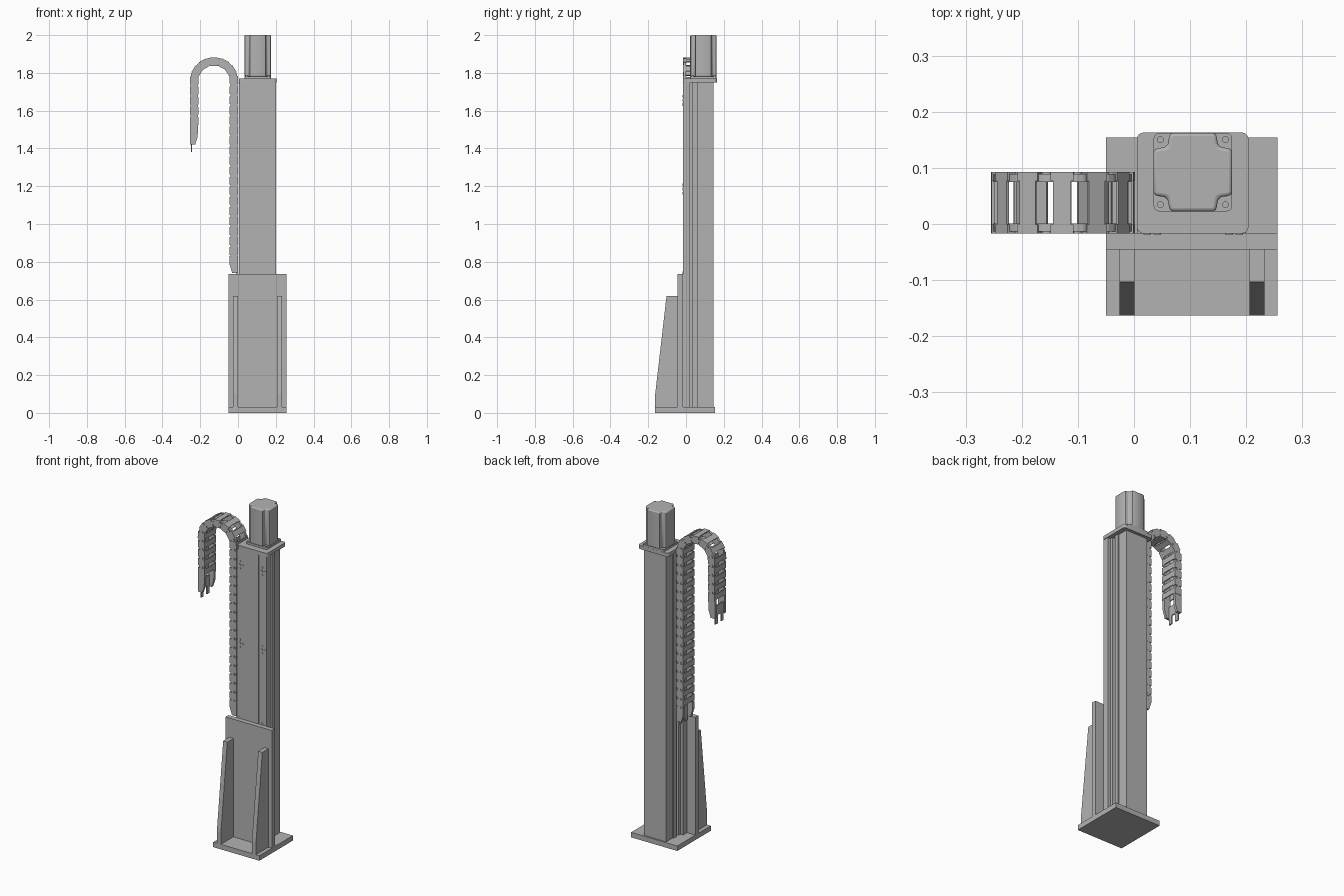
import bpy, bmesh, math
from mathutils import Matrix, Vector

cube = bpy.data.objects.get("Cube")
if cube:
    bpy.data.objects.remove(cube, do_unlink=True)

grey = bpy.data.materials.new("machine grey")
grey.use_nodes = True
grey.diffuse_color = (0.45, 0.45, 0.45, 1)
grey.node_tree.nodes["Principled BSDF"].inputs["Base Color"].default_value = (0.45, 0.45, 0.45, 1)


def add_prism(bm, pts, axis, lo, hi, matrix=Matrix()):
    """Extrude a 2D outline along an axis; the other two axes hold the outline."""
    def place(p, h):
        v = {"x": (h, p[0], p[1]), "y": (p[0], h, p[1]), "z": (p[0], p[1], h)}[axis]
        return matrix @ Vector(v)
    a = [bm.verts.new(place(p, lo)) for p in pts]
    b = [bm.verts.new(place(p, hi)) for p in pts]
    bm.faces.new(a[::-1])
    bm.faces.new(b)
    for i in range(len(pts)):
        j = (i + 1) % len(pts)
        bm.faces.new((a[i], a[j], b[j], b[i]))


def rect(x0, x1, y0, y1):
    return [(x0, y0), (x1, y0), (x1, y1), (x0, y1)]


def circle(cx, cy, r, n=12):
    return [(cx + r * math.cos(math.tau * i / n), cy + r * math.sin(math.tau * i / n)) for i in range(n)]


def rounded(x0, x1, y0, y1, r, n=5):
    pts = []
    for k, (x, y) in enumerate([(x1 - r, y1 - r), (x0 + r, y1 - r), (x0 + r, y0 + r), (x1 - r, y0 + r)]):
        for i in range(n):
            a = math.pi / 2 * (k + i / (n - 1))
            pts.append((x + r * math.cos(a), y + r * math.sin(a)))
    return pts


def finish(name, bm, smooth=False, bevel=0):
    bmesh.ops.recalc_face_normals(bm, faces=bm.faces)
    mesh = bpy.data.meshes.new(name)
    bm.to_mesh(mesh)
    bm.free()
    mesh.materials.append(grey)
    ob = bpy.data.objects.new(name, mesh)
    bpy.context.collection.objects.link(ob)
    if bevel:
        mod = ob.modifiers.new("soft_edges", "BEVEL")
        mod.width, mod.segments, mod.angle_limit = bevel, 3, math.radians(50)
    if smooth:
        bpy.ops.object.select_all(action="DESELECT")
        ob.select_set(True)
        bpy.context.view_layer.objects.active = ob
        bpy.ops.object.shade_smooth_by_angle(angle=math.radians(35))
    return ob


def prism(name, pts, axis, lo, hi, **kw):
    bm = bmesh.new()
    add_prism(bm, pts, axis, lo, hi)
    return finish(name, bm, **kw)


# Base and bracket
prism("base_plate", rect(-0.05, 0.256, -0.163, 0.154), "z", 0, 0.03)
prism("bracket_plate", rect(-0.05, 0.256, -0.045, -0.017), "z", 0.03, 0.735)
rib = [(-0.045, 0.03), (-0.163, 0.03), (-0.163, 0.1), (-0.103, 0.62), (-0.045, 0.62)]
for side, x in (("right", -0.026), ("left", 0.206)):
    prism(side + "_rib", rib, "x", x, x + 0.027)

# Slotted column extrusion, mirrored half profile
MID = 0.1025
half = [(0.046, -0.017), (0.046, -0.013), (0.049, -0.013), (0.049, -0.017),
        (0.0975, -0.017), (0.0975, 0.02), (0.08, 0.02), (0.08, 0.038), (0.06, 0.038),
        (0.06, 0.06), (0.08, 0.06), (0.08, 0.085), (0.073, 0.085), (0.073, 0.145)]
profile = [(MID + x, y) for x, y in half] + [(MID - x, y) for x, y in reversed(half)]
prism("column", profile, "z", 0.03, 1.748)

# Screw heads on the column front
bm = bmesh.new()
for z in (0.72, 1.185, 1.655):
    for sx in (-1, 1):
        for dx, dz in ((0.012, 0), (-0.006, 0.022), (-0.006, 0), (-0.006, -0.022)):
            add_prism(bm, circle(MID + sx * 0.073 + dx, z + dz, 0.007), "y", -0.019, -0.016)
finish("column_screws", bm, smooth=True)

# Top plate and motor
prism("top_plate", rounded(0.005, 0.204, -0.017, 0.163, 0.012), "z", 1.748, 1.77, smooth=True)
MX, MY = 0.105, 0.0925
prism("motor_flange", rounded(MX - 0.07, MX + 0.07, MY - 0.07, MY + 0.07, 0.01), "z", 1.77, 1.782, smooth=True)
quarter = [(0.07, 0.036), (0.067, 0.041), (0.06, 0.043), (0.052, 0.044), (0.046, 0.046),
           (0.044, 0.052), (0.043, 0.06), (0.041, 0.067), (0.036, 0.07)]
outline = []
for k in range(4):
    for x, y in quarter:
        for _ in range(k):
            x, y = -y, x
        outline.append((MX + x, MY + y))
prism("motor_body", outline, "z", 1.78, 2.0, smooth=True, bevel=0.006)
bm = bmesh.new()
for sx in (-1, 1):
    for sy in (-1, 1):
        add_prism(bm, circle(MX + sx * 0.058, MY + sy * 0.058, 0.006), "z", 1.78, 1.785)
finish("motor_screws", bm, smooth=True)

# Cable chain: up the column, over the bend and down
CX, CZ, R = -0.127, 1.755, 0.105
Z0, Z1, LINKS = 0.83, 1.52, 28
Y0, Y1 = -0.017, 0.093
RISE, BEND = CZ - Z0, math.pi * R
PITCH = (RISE + BEND + CZ - Z1) / LINKS


def chain_matrix(s):
    if s < RISE:
        a, x, z = 0, CX + R, Z0 + s
    elif s < RISE + BEND:
        a = (s - RISE) / R
        x, z = CX + R * math.cos(a), CZ + R * math.sin(a)
    else:
        a, x, z = math.pi, CX - R, CZ - (s - RISE - BEND)
    t = Vector((-math.sin(a), 0, math.cos(a)))
    y = Vector((0, 1, 0))
    m = Matrix((t, y, t.cross(y))).transposed().to_4x4()
    m.translation = (x, 0, z)
    return m


def stadium(x0, x1, r, n=6):
    right = [(x1 + r * math.cos(a), r * math.sin(a)) for a in
             (math.pi * (i / n - 0.5) for i in range(n + 1))]
    left = [(x0 - (x - x1), -z) for x, z in right]
    return right + left


bm = bmesh.new()
bars = bmesh.new()
for i in range(LINKS):
    m = chain_matrix((i + 0.5) * PITCH)
    h = PITCH / 2
    for outer, sign in ((Y0, 1), (Y1, -1)):
        # thick main plate and a thinner rounded tongue reaching the next link
        add_prism(bm, rect(-h + 0.006, h - 0.006, -0.0225, 0.0225), "y", outer, outer + sign * 0.016, m)
        add_prism(bm, stadium(-h, h, 0.019), "y", outer + sign * 0.004, outer + sign * 0.018, m)
        add_prism(bm, circle(-h, 0, 0.009), "y", outer, outer + sign * 0.006, m)
    for z in (-0.02, 0.02):
        add_prism(bars, rect(-0.016, 0.016, z - 0.0025, z + 0.0025), "y", Y0 + 0.01, Y1 - 0.01, m)
finish("chain_links", bm)
finish("chain_crossbars", bars)

# Tapered chain ends with mounting tongues
XL, XR = CX - R, CX + R
free_end = [(XL - 0.0225, Z1 + 0.02), (XL - 0.0225, 1.42), (XL + 0.005, 1.42),
            (XL + 0.018, 1.46), (XL + 0.0225, Z1 + 0.02)]
fixed_end = [(XR + 0.0225, Z0), (XR - 0.0225, Z0), (XR - 0.0225, 0.785),
             (XR - 0.008, 0.74), (XR + 0.0225, 0.74)]
for name, pts, tx, tz0, tz1 in (("free", free_end, XL - 0.018, 1.38, 1.43),
                                ("fixed", fixed_end, XR + 0.012, 0.715, 0.75)):
    bm = bmesh.new()
    for a in (Y0 + 0.002, Y1 - 0.018):
        add_prism(bm, pts, "y", a, a + 0.016)
    mid = (Y0 + Y1) / 2
    for a in (mid - 0.038, mid + 0.016):
        add_prism(bm, rect(tx, tx + 0.007, tz0, tz1), "y", a, a + 0.022)
    add_prism(bm, rect(tx, tx + 0.007, tz1, tz1 + 0.06), "y", Y0 + 0.01, Y1 - 0.01)
    finish("chain_" + name + "_end", bm)
